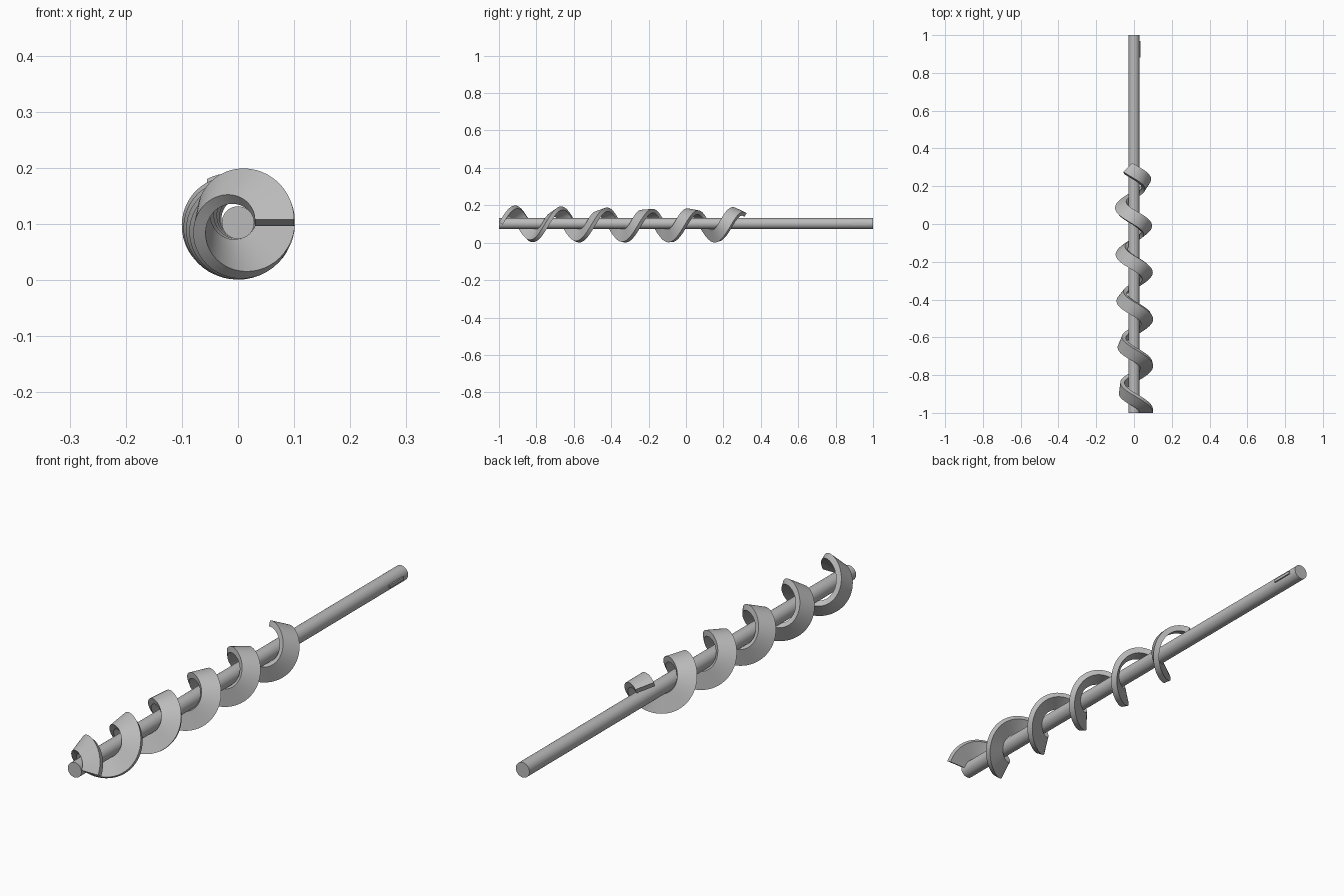
import bpy, bmesh
from math import sin, cos, pi, radians
from mathutils import Vector

cube = bpy.data.objects.get("Cube")
if cube:
    bpy.data.objects.remove(cube, do_unlink=True)

AXIS_Z = 0.1025
STEPS = 48          # sections per turn
TURNS = 5.33
PITCH = 0.241
PATH_R = 0.065      # radius of the blade centre line
WIDTH, THICK = 0.07, 0.022
SLOPE = radians(32)
TWIST = 0.535       # blade roll per unit of turn

steel = bpy.data.materials.new("grey_steel")
steel.use_nodes = True
colour = (0.5, 0.5, 0.5, 1)
steel.diffuse_color = colour
steel.node_tree.nodes["Principled BSDF"].inputs["Base Color"].default_value = colour


def finish(obj, name):
    """Name, colour and smooth a part, keeping its edges sharp."""
    obj.name = obj.data.name = name
    obj.data.materials.append(steel)
    bpy.ops.object.select_all(action="DESELECT")
    obj.select_set(True)
    bpy.context.view_layer.objects.active = obj
    bpy.ops.object.shade_smooth_by_angle(angle=radians(30))


# Shaft
bpy.ops.mesh.primitive_cylinder_add(vertices=48, radius=0.029, depth=2,
                                    location=(0, 0, AXIS_Z), rotation=(pi / 2, 0, 0))
finish(bpy.context.object, "shaft")

# Drive key on the side of the rear end
bpy.ops.mesh.primitive_cube_add(size=1, location=(0.026, 0.925, AXIS_Z))
key = bpy.context.object
key.scale = (0.016, 0.086, 0.011)
finish(key, "drive_key")

# Spiral blade: a flat bar that rolls slowly as it winds round the shaft
bm = bmesh.new()
count = round(STEPS * TURNS)
along = Vector((0, 1, 0))
rings = []
for i in range(count + 1):
    turn = TURNS * i / count
    phi = 2 * pi * turn
    roll = TWIST * phi
    out = Vector((cos(phi), 0, sin(phi)))
    around = Vector((-sin(phi), 0, cos(phi)))
    side = along * cos(SLOPE) - around * sin(SLOPE)
    wide = (out * cos(roll) + side * sin(roll)) * WIDTH / 2
    thin = (side * cos(roll) - out * sin(roll)) * THICK / 2
    centre = out * PATH_R + Vector((0, -0.99 + PITCH * turn, AXIS_Z))
    rings.append([bm.verts.new(centre + wide * a + thin * b)
                  for a, b in ((-1, -1), (1, -1), (1, 1), (-1, 1))])
for r, s in zip(rings, rings[1:]):
    for j in range(4):
        k = (j + 1) % 4
        bm.faces.new((r[j], r[k], s[k], s[j]))
bm.faces.new(rings[0])
bm.faces.new(rings[-1])
bmesh.ops.recalc_face_normals(bm, faces=bm.faces)
mesh = bpy.data.meshes.new("spiral_blade")
bm.to_mesh(mesh)
bm.free()
blade = bpy.data.objects.new("spiral_blade", mesh)
bpy.context.collection.objects.link(blade)
finish(blade, "spiral_blade")
